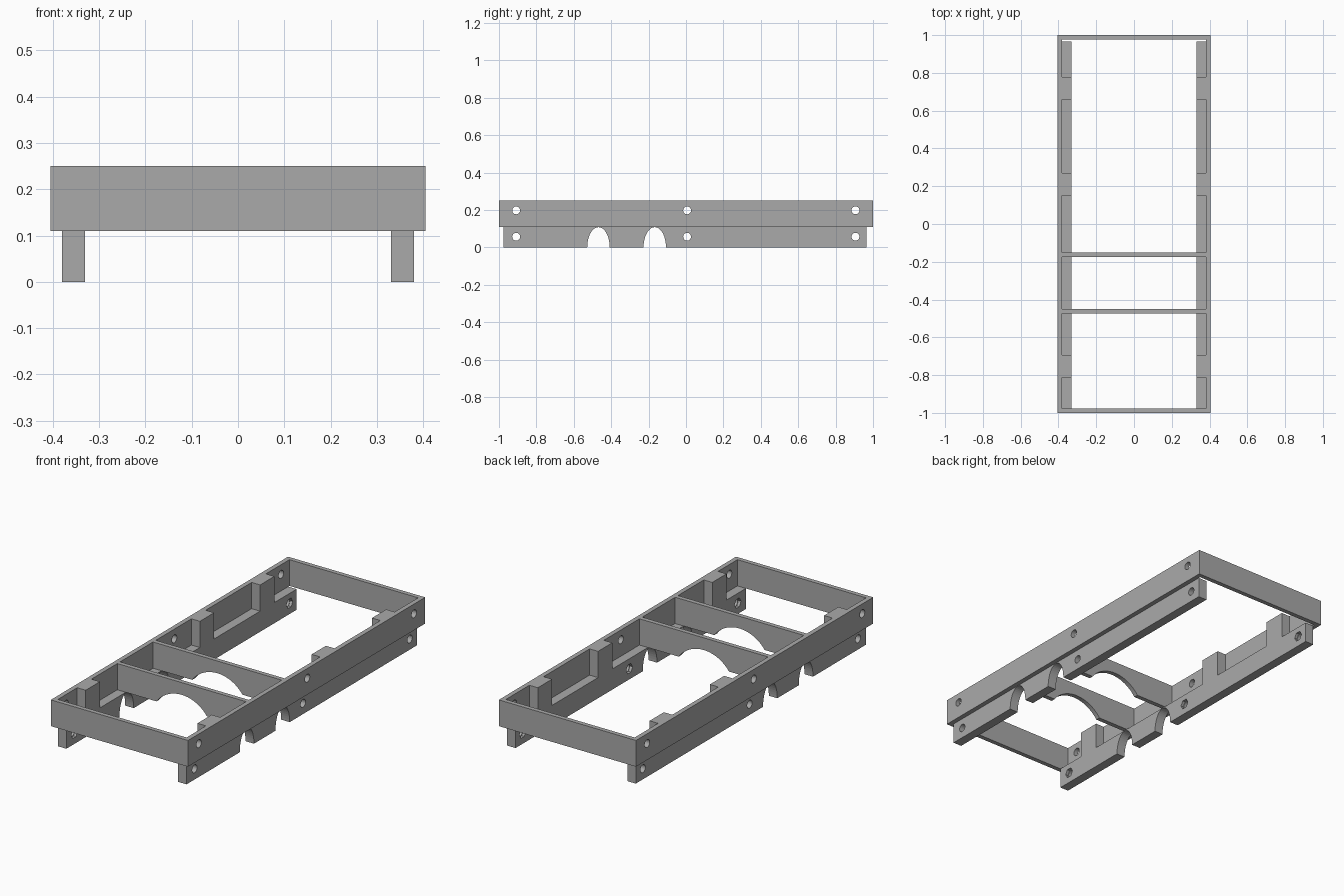
import bpy, bmesh, math
from mathutils import Matrix, Vector

if "Cube" in bpy.data.objects:
    bpy.data.objects.remove(bpy.data.objects["Cube"], do_unlink=True)

grey = bpy.data.materials.new("plain grey")
grey.use_nodes = True
grey.diffuse_color = (0.4, 0.4, 0.4, 1)
grey.node_tree.nodes["Principled BSDF"].inputs["Base Color"].default_value = (0.4, 0.4, 0.4, 1)


def finish(bm, name):
    mesh = bpy.data.meshes.new(name)
    bm.to_mesh(mesh)
    bm.free()
    mesh.materials.append(grey)
    obj = bpy.data.objects.new(name, mesh)
    bpy.context.collection.objects.link(obj)
    return obj


def box(name, x, y, z):
    """Box from (min, max) ranges."""
    bm = bmesh.new()
    size = [b - a for a, b in (x, y, z)]
    mid = [(a + b) / 2 for a, b in (x, y, z)]
    bmesh.ops.create_cube(bm, size=1, matrix=Matrix.Translation(mid) @ Matrix.Diagonal((*size, 1)))
    return finish(bm, name)


def rod(name, axis, centre, radii, length, sides=48):
    """Elliptical cutter along X or Y; radii are (sideways, vertical)."""
    bm = bmesh.new()
    bmesh.ops.create_cone(bm, cap_ends=True, segments=sides, radius1=1, radius2=1, depth=length)
    turn = Matrix.Rotation(math.pi / 2, 4, "Y" if axis == "X" else "X")
    scale = (1, radii[0], radii[1], 1) if axis == "X" else (radii[0], 1, radii[1], 1)
    bm.transform(Matrix.Translation(centre) @ Matrix.Diagonal(scale) @ turn)
    return finish(bm, name)


def boolean(obj, other, operation):
    mod = obj.modifiers.new(operation.title(), "BOOLEAN")
    mod.operation, mod.solver, mod.object = operation, "EXACT", other
    other.hide_render = True
    other.hide_set(True)


def bake(obj, helpers):
    """Apply the booleans and drop the helper shapes."""
    graph = bpy.context.evaluated_depsgraph_get()
    mesh = bpy.data.meshes.new_from_object(obj.evaluated_get(graph))
    obj.modifiers.clear()
    obj.data = mesh
    for helper in helpers:
        bpy.data.objects.remove(helper, do_unlink=True)
    for poly in mesh.polygons:
        poly.use_smooth = False


OUT, WALL, INNER = 0.405, 0.38, 0.33
LOW, TOP = 0.11, 0.25
HOLES = (-0.908, 0.006, 0.906)
CROSS = (-0.463, -0.162)

# Outer frame, hollowed, with bolt holes through the long walls
frame = box("outer_frame", (-OUT, OUT), (-1, 1), (LOW, TOP))
cutters = [box("frame_opening", (-WALL, WALL), (-0.976, 0.976), (0, 0.4))]
cutters += [rod("bolt_hole", "X", (0, y, 0.198), (0.021, 0.021), 1, 24) for y in HOLES]
for c in cutters:
    boolean(frame, c, "DIFFERENCE")
bake(frame, cutters)

# Cross members with a round arch underneath
for name, y in zip(("front_cross_member", "rear_cross_member"), CROSS):
    member = box(name, (-WALL, WALL), (y - 0.012, y + 0.012), (LOW, TOP))
    arch = rod("arch_cutter", "Y", (0, y, 0), (0.185, 0.185), 0.2, 64)
    boolean(member, arch, "DIFFERENCE")
    bake(member, [arch])

for side, s in (("left", 1), ("right", -1)):
    # Lower rail with arches, bolt holes and hexagonal nut recesses inside
    x = sorted((s * INNER, s * WALL))
    rail = box(side + "_lower_rail", x, (-0.976, 0.966), (0, LOW))
    cutters = [rod("arch_cutter", "X", (s * 0.355, y - 0.005, 0), (0.06, 0.108), 0.2) for y in CROSS]
    for y in HOLES:
        cutters.append(rod("bolt_hole", "X", (s * 0.355, y, 0.057), (0.021, 0.021), 0.2, 24))
        cutters.append(rod("nut_recess", "X", (s * INNER, y, 0.057), (0.027, 0.027), 0.03, 6))
    for c in cutters:
        boolean(rail, c, "DIFFERENCE")
    bake(rail, cutters)

    # Posts joining the rail to the frame
    for name, y in (("front", -0.753), ("middle", 0.21), ("back", 0.718)):
        box(f"{side}_{name}_post", x, (y - 0.06, y + 0.06), (LOW, TOP))
